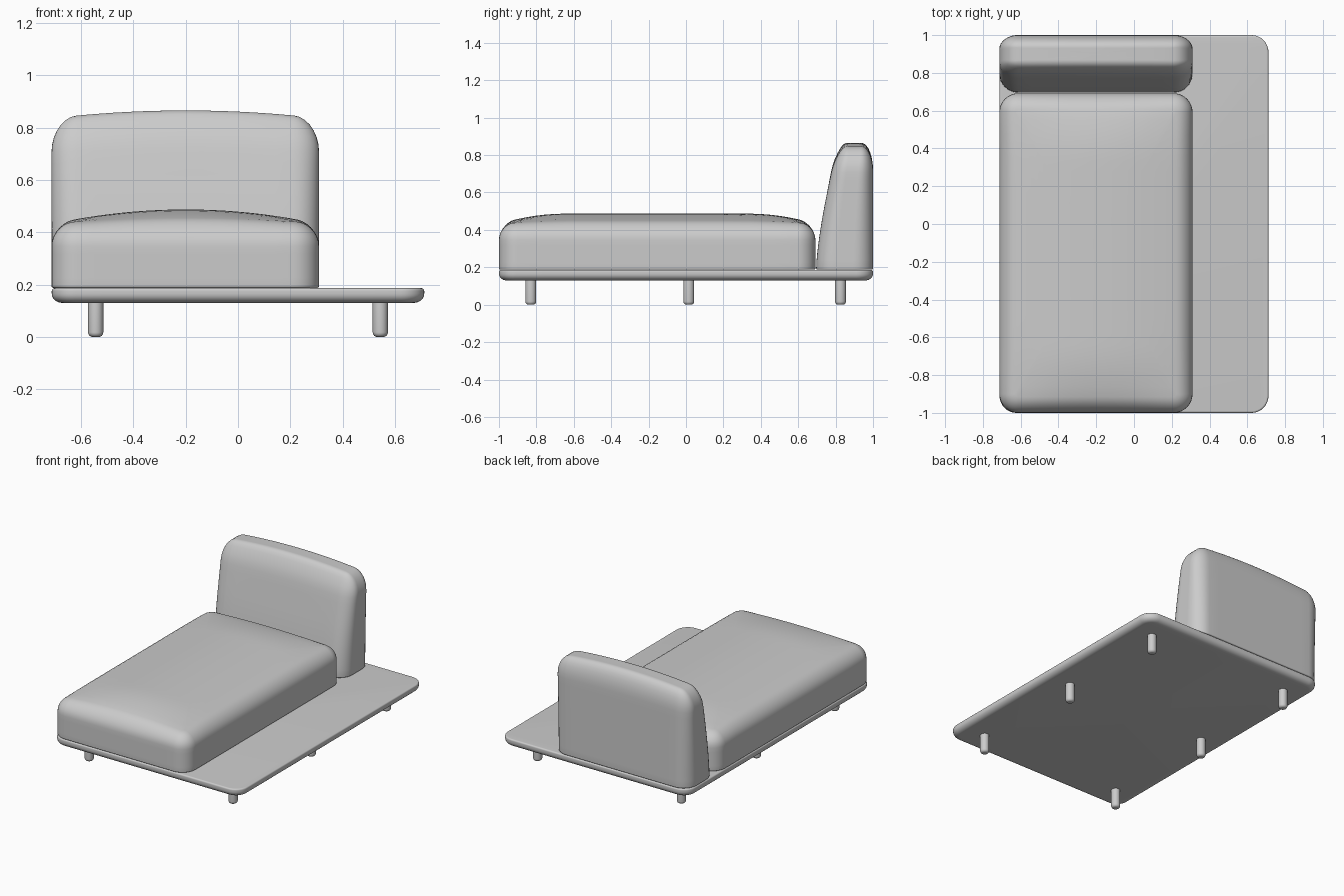
import bpy, bmesh
from math import sin, cos, pi

if "Cube" in bpy.data.objects:
    bpy.data.objects.remove(bpy.data.objects["Cube"])


def outline(x0, x1, y0, y1, r, corner=8, side=12):
    """Rounded rectangle, counter-clockwise, with subdivided straight sides."""
    r = max(r, 0.004)
    arcs = []
    for i, (cx, cy) in enumerate([(x1 - r, y0 + r), (x1 - r, y1 - r), (x0 + r, y1 - r), (x0 + r, y0 + r)]):
        start = -pi / 2 + i * pi / 2
        arcs.append([(cx + r * cos(start + pi / 2 * j / corner),
                      cy + r * sin(start + pi / 2 * j / corner)) for j in range(corner + 1)])
    pts = []
    for i, arc in enumerate(arcs):
        pts += arc
        a, b = arc[-1], arcs[(i + 1) % 4][0]
        pts += [(a[0] + (b[0] - a[0]) * t / side, a[1] + (b[1] - a[1]) * t / side) for t in range(1, side)]
    return pts


def padded_box(name, x, y, z, r, bottom, top, walls=1, crown_rings=0, side=12, shape=None):
    """Rounded block; bottom/top are (inset, height) fillets; shape deforms each point."""
    n = 7
    steps = []  # (inset, height)
    for i in range(n + 1):
        a = pi / 2 * i / n
        steps.append((bottom[0] * (1 - sin(a)), z[0] + bottom[1] * (1 - cos(a))))
    lo, hi = z[0] + bottom[1], z[1] - top[1]
    steps += [(0, lo + (hi - lo) * i / walls) for i in range(1, walls)]
    for i in range(n + 1):
        a = pi / 2 * i / n
        steps.append((top[0] * (1 - cos(a)), hi + top[1] * sin(a)))
    rings = [[(px, py, h) for px, py in outline(x[0] + d, x[1] - d, y[0] + d, y[1] - d, r - d, side=side)]
             for d, h in steps]
    # concentric rings across the top so it can be crowned
    cx, cy, last = sum(x) / 2, sum(y) / 2, rings[-1]
    for i in range(1, crown_rings):
        s = 1 - i / crown_rings
        rings.append([(cx + (p[0] - cx) * s, cy + (p[1] - cy) * s, p[2]) for p in last])
    bm = bmesh.new()
    loops = [[bm.verts.new(shape(*p) if shape else p) for p in ring] for ring in rings]
    for a, b in zip(loops, loops[1:]):
        for i in range(len(a)):
            j = (i + 1) % len(a)
            bm.faces.new((a[i], a[j], b[j], b[i]))
    bm.faces.new(loops[0][::-1])
    bm.faces.new(loops[-1])
    bmesh.ops.remove_doubles(bm, verts=bm.verts, dist=1e-5)
    bmesh.ops.recalc_face_normals(bm, faces=bm.faces)
    me = bpy.data.meshes.new(name)
    bm.to_mesh(me)
    bm.free()
    ob = bpy.data.objects.new(name, me)
    bpy.context.collection.objects.link(ob)
    bpy.ops.object.select_all(action='DESELECT')
    ob.select_set(True)
    bpy.context.view_layer.objects.active = ob
    bpy.ops.object.shade_smooth_by_angle(angle=0.7)
    return ob


def clamp(v):
    return max(0.0, min(1.0, v))


def seat_shape(x, y, z):
    # crowned across the width, flat along the middle of the length
    u = (x + 0.2) / 0.51
    t = clamp(1 - min(y + 1, 0.692 - y) / 0.36)
    return x, y, z + 0.055 * (1 - u * u) * (1 - t * t) * clamp((z - 0.3) / 0.13)


def back_shape(x, y, z):
    # front face leans back, top edge arches
    u = (x + 0.2) / 0.51
    t = clamp((z - 0.2) / 0.6)
    k = 1 - 0.34 * t ** 1.4
    return x, 1 - (1 - y) * k, z + 0.03 * (1 - u * u) * clamp((z - 0.6) / 0.24)


# base platform
padded_box("platform", (-0.712, 0.712), (-1, 1), (0.13, 0.186), 0.09, (0.04, 0.035), (0.01, 0.01))

# upholstery
padded_box("seat_cushion", (-0.713, 0.31), (-1, 0.692), (0.187, 0.432), 0.1, (0.01, 0.008), (0.085, 0.085),
           walls=5, crown_rings=14, shape=seat_shape)
padded_box("backrest_cushion", (-0.713, 0.31), (0.696, 1), (0.187, 0.836), 0.1, (0.01, 0.008), (0.095, 0.13),
           walls=12, crown_rings=6, shape=back_shape)

# six round legs
R = 0.029
for sx, side_name in ((-0.544, "left"), (0.544, "right")):
    for sy, row in ((-0.83, "front"), (0.015, "middle"), (0.826, "back")):
        padded_box(f"{row}_{side_name}_leg", (sx - R, sx + R), (sy - R, sy + R), (0, 0.136), R,
                   (0.016, 0.018), (0.001, 0.001), side=1)
